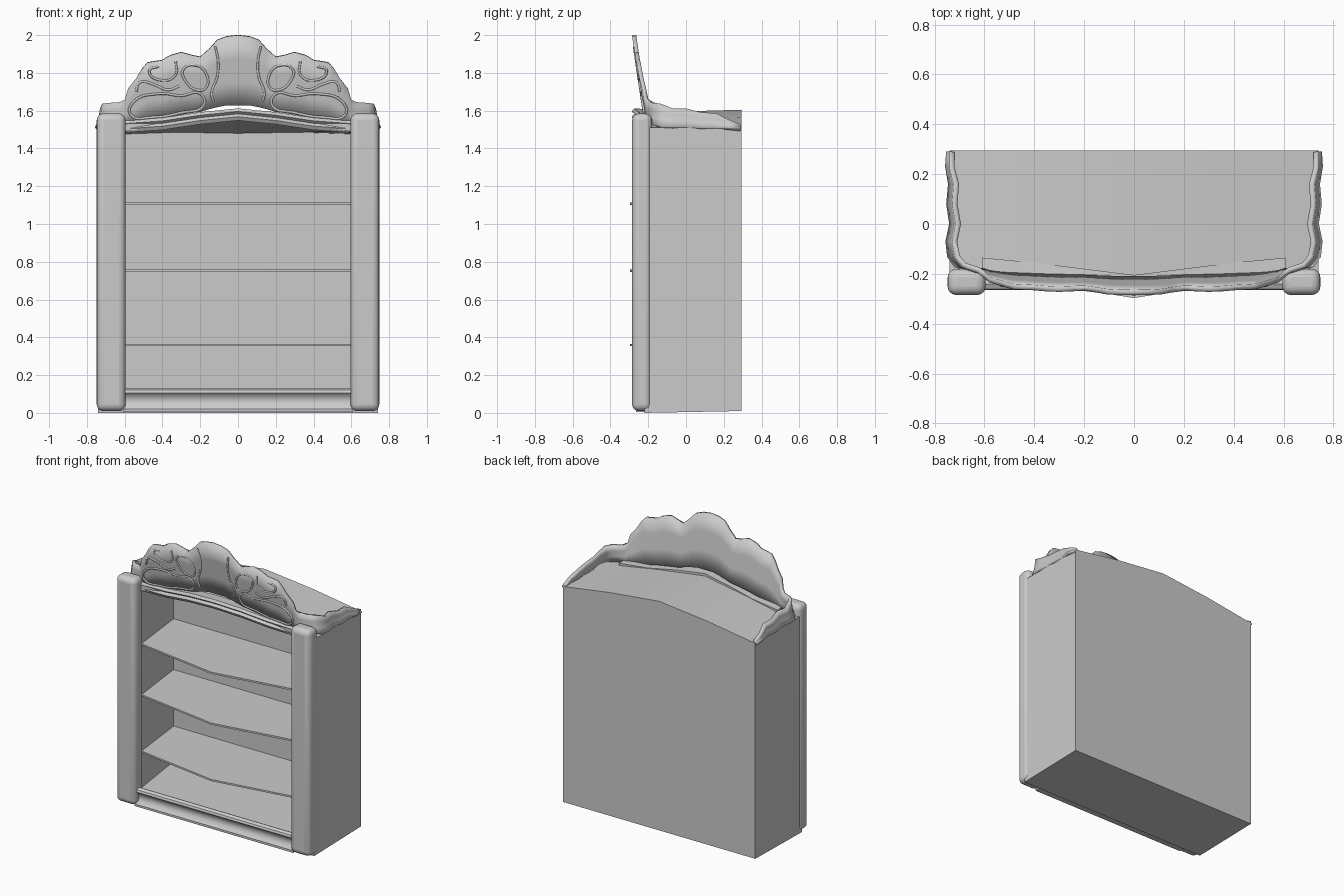
import bpy, bmesh
from mathutils import Vector

if "Cube" in bpy.data.objects:
    bpy.data.objects.remove(bpy.data.objects["Cube"])


def make(name, verts, faces, angle=0.6, mirror=False, thick=0, bevel=0):
    me = bpy.data.meshes.new(name)
    me.from_pydata(verts, [], faces)
    bm = bmesh.new()
    bm.from_mesh(me)
    bmesh.ops.recalc_face_normals(bm, faces=bm.faces)
    bm.to_mesh(me)
    bm.free()
    ob = bpy.data.objects.new(name, me)
    bpy.context.collection.objects.link(ob)
    if bevel:
        m = ob.modifiers.new("bevel", 'BEVEL')
        m.width, m.segments = bevel, 4
    if mirror:
        ob.modifiers.new("mirror", 'MIRROR')
    if thick:
        m = ob.modifiers.new("solidify", 'SOLIDIFY')
        m.thickness, m.offset = thick, 0
    bpy.ops.object.select_all(action='DESELECT')
    ob.select_set(True)
    bpy.context.view_layer.objects.active = ob
    bpy.ops.object.shade_smooth_by_angle(angle=angle)
    return ob


def loft(name, loops, caps=True, **kw):
    """Skin a sequence of closed loops with equal point counts."""
    n = len(loops[0])
    verts = [p for loop in loops for p in loop]
    faces = [(k*n + i, k*n + (i+1) % n, (k+1)*n + (i+1) % n, (k+1)*n + i)
             for k in range(len(loops) - 1) for i in range(n)]
    if caps:
        faces += [tuple(range(n)), tuple(range(len(verts) - n, len(verts)))]
    return make(name, verts, faces, **kw)


def gable(w, y, z0, z_side, z_mid):
    return [(-w, y, z0), (0, y, z0), (w, y, z0), (w, y, z_side),
            (w/2, y, (z_side + z_mid)/2 + 0.008), (0, y, z_mid),
            (-w/2, y, (z_side + z_mid)/2 + 0.008), (-w, y, z_side)]


# Cabinet shell: outer back, outer front, inner front, inner back
loft("cabinet_body", [gable(0.74, 0.295, 0.01, 1.51, 1.605),
                      gable(0.74, -0.22, 0.0, 1.51, 1.59),
                      gable(0.60, -0.22, 0.11, 1.49, 1.55),
                      gable(0.65, 0.22, 0.12, 1.475, 1.48)])

# Rounded front posts
x0, x1, y0, y1 = 0.595, 0.748, -0.285, -0.18
loft("front_posts", [[(x0, y0, z), (x1, y0, z), (x1, y1, z), (x0, y1, z)]
                     for z in (0.01, 1.585)], mirror=True, bevel=0.035)

# Bowed shelves
outline = [(-0.61, -0.20), (0, -0.297), (0.61, -0.20), (0.65, 0.225), (-0.65, 0.225)]
for i, z in enumerate((0.36, 0.753, 1.107)):
    loft(f"shelf_{i + 1}", [[(x, y, z + d) for x, y in outline] for d in (-0.006, 0.006)])

# Base moulding with a hollow profile
base = [(-0.2, 0.005), (-0.265, 0.005), (-0.265, 0.02), (-0.245, 0.04), (-0.24, 0.065),
        (-0.248, 0.09), (-0.265, 0.105), (-0.26, 0.12), (-0.24, 0.13), (-0.2, 0.11)]
loft("base_moulding", [[(x, y, z) for y, z in base] for x in (-0.61, 0.61)])

# Arched cornice under the crest
rail = [(0.07, -0.03), (0, -0.032), (-0.012, -0.012), (0.002, 0.003),
        (-0.012, 0.016), (0, 0.032), (0.07, 0.028)]
path = [(-0.61, -0.205, 1.515), (-0.4, -0.225, 1.53), (-0.2, -0.25, 1.56),
        (0, -0.275, 1.58), (0.2, -0.25, 1.56), (0.4, -0.225, 1.53), (0.61, -0.205, 1.515)]
loft("cornice", [[(x, y + a, z + b) for a, b in rail] for x, y, z in path])

# Scalloped crest and side galleries: x, y at z 1.6, bottom, top, lean
stations = [(0, -0.215, 1.63, 2.0), (0.06, -0.215, 1.63, 1.993), (0.11, -0.215, 1.62, 1.975),
            (0.15, -0.215, 1.61, 1.93), (0.2, -0.215, 1.595, 1.885), (0.24, -0.215, 1.59, 1.893),
            (0.3, -0.215, 1.58, 1.91), (0.36, -0.215, 1.57, 1.893), (0.4, -0.215, 1.56, 1.868),
            (0.48, -0.213, 1.55, 1.855), (0.51, -0.212, 1.54, 1.82), (0.54, -0.21, 1.535, 1.77),
            (0.58, -0.205, 1.53, 1.72), (0.595, -0.2, 1.53, 1.66), (0.64, -0.185, 1.53, 1.645),
            (0.70, -0.165, 1.52, 1.64), (0.728, -0.13, 1.51, 1.635), (0.735, -0.07, 1.51, 1.61),
            (0.72, 0.0, 1.51, 1.61), (0.732, 0.08, 1.505, 1.59), (0.725, 0.16, 1.505, 1.585),
            (0.738, 0.23, 1.505, 1.55), (0.735, 0.29, 1.50, 1.525)]
LEAN = -0.15
verts, faces, rows = [], [], 4
for x, y, zb, zt in stations:
    front = x < 0.6
    for r in range(rows):
        z = zb + (zt - zb)*r/(rows - 1)
        dy = LEAN*(z - 1.6) if front else 0
        dx = 0 if front else -0.15*(z - zb) + (0.012 if r == 0 else 0)
        verts.append((x + dx, y + dy, z))
for s in range(len(stations) - 1):
    for r in range(rows - 1):
        a = s*rows + r
        faces.append((a, a + rows, a + rows + 1, a + 1))
make("crest_and_galleries", verts, faces, mirror=True, thick=0.022)

# Carved scroll relief on the crest face
scrolls = [
    ([(0.12, 1.94), (0.105, 1.86), (0.11, 1.78), (0.14, 1.69), (0.13, 1.65)], False),
    ([(0.18, 1.63), (0.2, 1.69), (0.3, 1.68), (0.42, 1.69), (0.55, 1.65), (0.57, 1.58),
      (0.45, 1.565), (0.3, 1.59)], True),
    ([(0.17, 1.72), (0.17, 1.80), (0.22, 1.84), (0.29, 1.82), (0.28, 1.76), (0.22, 1.71)], True),
    ([(0.33, 1.86), (0.33, 1.79), (0.4, 1.76), (0.47, 1.81), (0.42, 1.835)], False),
    ([(0.31, 1.73), (0.37, 1.71), (0.45, 1.74), (0.52, 1.75), (0.54, 1.7)], False)]
for side in (-1, 1):
    cu = bpy.data.curves.new("crest_scrolls", 'CURVE')
    cu.dimensions = '3D'
    cu.bevel_depth, cu.bevel_resolution, cu.resolution_u = 0.007, 1, 5
    for pts, closed in scrolls:
        sp = cu.splines.new('BEZIER')
        sp.bezier_points.add(len(pts) - 1)
        for bp, (x, z) in zip(sp.bezier_points, pts):
            bp.co = Vector((side*x, -0.224 + LEAN*(z - 1.6), z))
            bp.handle_left_type = bp.handle_right_type = 'AUTO'
        sp.use_cyclic_u = closed
    ob = bpy.data.objects.new("crest_scrolls_" + ("left" if side < 0 else "right"), cu)
    bpy.context.collection.objects.link(ob)
